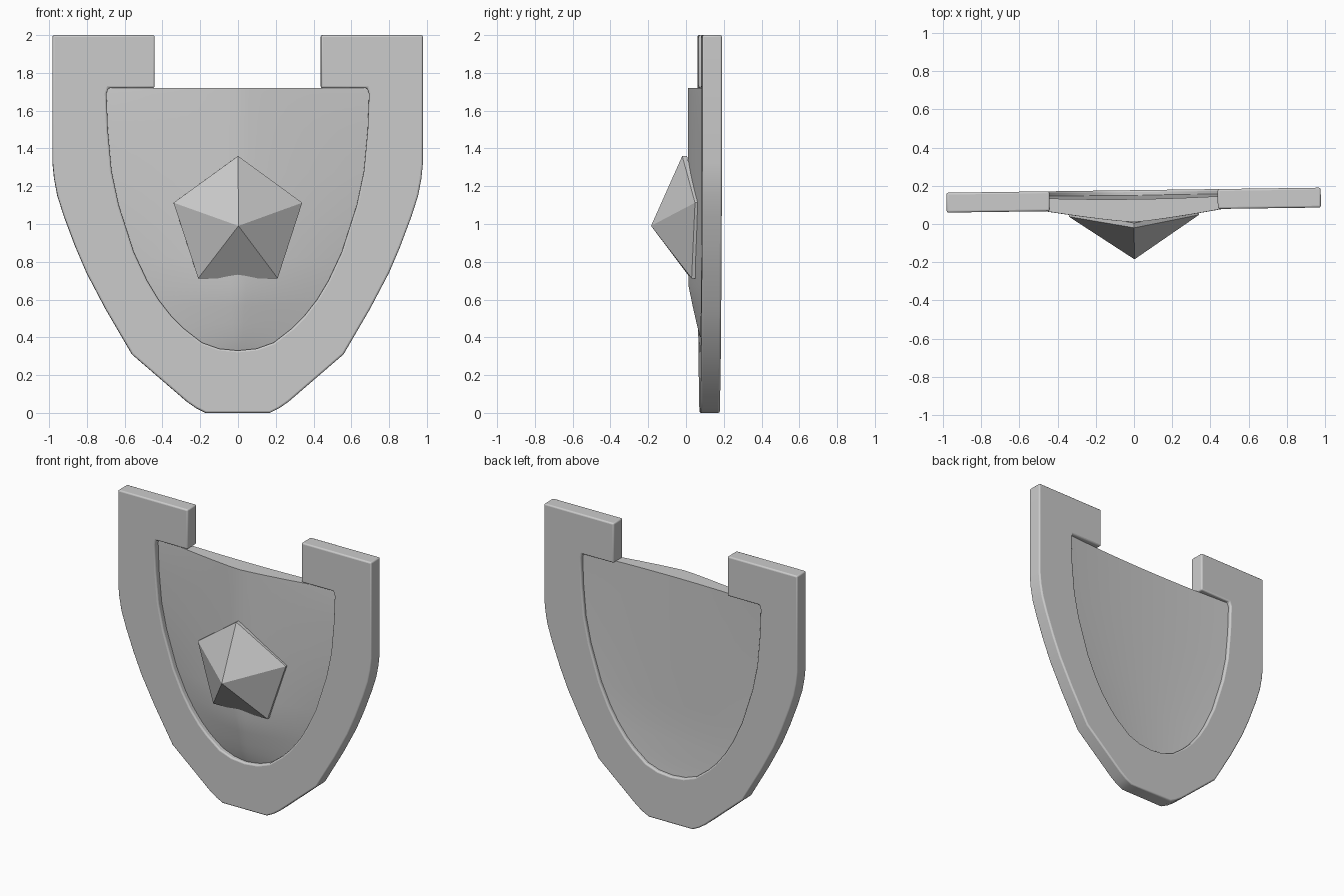
import bpy, bmesh, math

if "Cube" in bpy.data.objects:
    bpy.data.objects.remove(bpy.data.objects["Cube"], do_unlink=True)

TILT = 0.0135      # slight turn about the vertical axis
TOP = 1.72         # top edge of the panel

# Half outlines as (x, z), from top to bottom
outer = [(0.98, 2.0), (0.98, 1.32), (0.972, 1.24), (0.955, 1.15), (0.92, 1.04),
         (0.86, 0.88), (0.80, 0.74), (0.70, 0.55), (0.56, 0.31), (0.27, 0.06),
         (0.22, 0.025), (0.17, 0.0)]
inner = [(0.685, TOP), (0.695, 1.69), (0.688, 1.5), (0.668, 1.28), (0.63, 1.10),
         (0.55, 0.85), (0.48, 0.70), (0.42, 0.60), (0.35, 0.51), (0.29, 0.45),
         (0.19, 0.372), (0.10, 0.34), (0, 0.33)]


def finish(name, bm, angle, bevel=0):
    bmesh.ops.remove_doubles(bm, verts=bm.verts, dist=0.0005)
    bmesh.ops.recalc_face_normals(bm, faces=bm.faces)
    mesh = bpy.data.meshes.new(name)
    bm.to_mesh(mesh)
    bm.free()
    ob = bpy.data.objects.new(name, mesh)
    bpy.context.collection.objects.link(ob)
    ob.rotation_euler.z = TILT
    if bevel:
        mod = ob.modifiers.new("soft_edges", "BEVEL")
        mod.width, mod.segments = bevel, 3
        mod.limit_method, mod.angle_limit = "ANGLE", math.radians(50)
    bpy.ops.object.select_all(action="DESELECT")
    ob.select_set(True)
    bpy.context.view_layer.objects.active = ob
    bpy.ops.object.shade_smooth_by_angle(angle=math.radians(angle))
    return ob


def mirror(points):
    return [(-x, z) for x, z in points]


# Frame: U-shaped outline, extruded through its thickness
right = [(0.44, 2.0)] + outer
left = mirror(right)[::-1]
hollow = mirror([(0.44, TOP)] + inner) + ([(0.44, TOP)] + inner[:-1])[::-1]
bm = bmesh.new()
face = bm.faces.new([bm.verts.new((x, 0.073, z)) for x, z in right + left + hollow])
ext = bmesh.ops.extrude_face_region(bm, geom=[face])
bmesh.ops.translate(bm, vec=(0, 0.104, 0),
                    verts=[v for v in ext["geom"] if isinstance(v, bmesh.types.BMVert)])
finish("frame", bm, 35, 0.01)

# Panel: closed cross-sections bowed forward, tucked into the frame
bm = bmesh.new()
steps = [i / 12 - 1 for i in range(25)]
rings = []
for x, z in inner:
    half, height = x * 1.05, TOP - (TOP - z) * 1.03
    swell = min(1, max(0, (height - 0.29) / 0.4)) ** 0.7
    front = [(half * t, 0.12 - 0.11 * swell * (1 - abs(t) ** 1.25), height) for t in steps]
    back = [(half * t, 0.155 - 0.025 * swell * (1 - t * t), height) for t in steps[::-1]]
    rings.append([bm.verts.new(p) for p in front + back])
for a, b in zip(rings, rings[1:]):
    for i in range(len(a)):
        j = (i + 1) % len(a)
        bm.faces.new((a[i], a[j], b[j], b[i]))
bm.faces.new(rings[0])
finish("panel", bm, 40)

# Boss: five-sided pyramid with a thin rim following the panel
bm = bmesh.new()
apex = bm.verts.new((0, -0.185, 0.99))
depths = [-0.02, 0.043, 0.027, 0.027, 0.043]
rim = []
for k, y in enumerate(depths):
    a = math.tau * k / 5
    rim.append([bm.verts.new((0.358 * math.sin(a), y + d, 1.002 + 0.358 * math.cos(a)))
                for d in (0, 0.025)])
base = bm.verts.new((0, 0.06, 1.0))
for k in range(5):
    (a, a2), (b, b2) = rim[k], rim[(k + 1) % 5]
    bm.faces.new((apex, a, b))
    bm.faces.new((a, a2, b2, b))
    bm.faces.new((base, b2, a2))
finish("boss", bm, 30)
